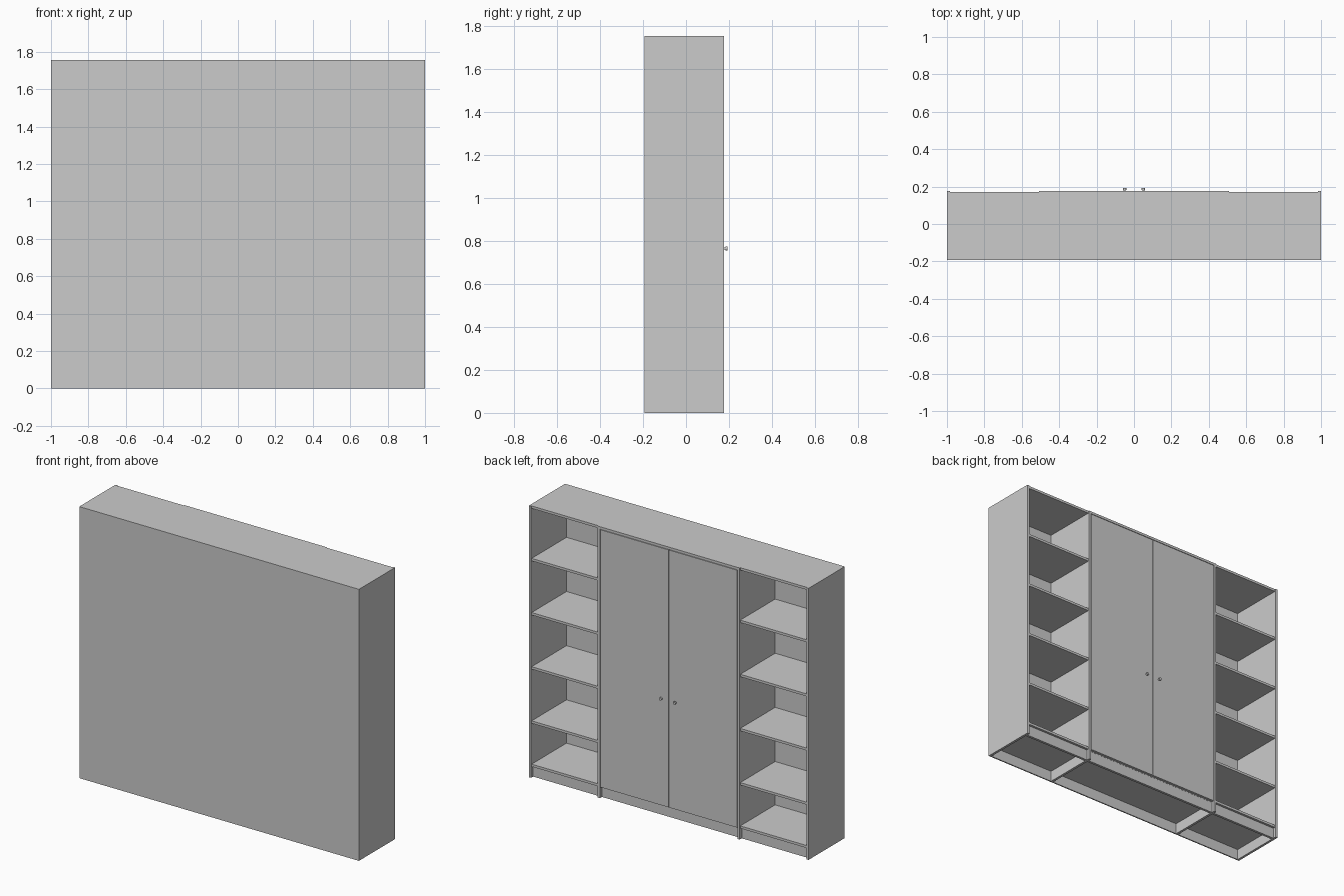
import bpy
import math

cube = bpy.data.objects.get("Cube")
if cube:
    bpy.data.objects.remove(cube, do_unlink=True)

# one plain grey board finish
grey = bpy.data.materials.new("grey_board")
grey.use_nodes = True
colour = (0.6, 0.6, 0.6, 1)
grey.diffuse_color = colour
grey.node_tree.nodes["Principled BSDF"].inputs["Base Color"].default_value = colour

HEIGHT = 1.755
BACK = -0.193
FRONT = 0.177       # face of doors and upright panels
RECESS = 0.171      # front edge of open shelves
T = 0.016           # board thickness
INNER = 0.5         # centre line of the dividers
PLINTH = 0.07


def board(name, x, y, z):
    """Box from (low, high) ranges on each axis."""
    bpy.ops.mesh.primitive_cube_add(size=1, location=[sum(r) / 2 for r in (x, y, z)])
    ob = bpy.context.object
    ob.name = name
    ob.scale = [r[1] - r[0] for r in (x, y, z)]
    bpy.ops.object.transform_apply(location=False, rotation=False, scale=True)
    ob.data.materials.append(grey)
    return ob


def span(side, a, b):
    return tuple(sorted((side * a, side * b)))


# back panel and central top and bottom
board("back_panel", (-1 + T, 1 - T), (BACK, BACK + 0.008), (0, HEIGHT - T))
inside = (-INNER + T / 2, INNER - T / 2)
board("centre_top", inside, (BACK, FRONT), (HEIGHT - T, HEIGHT))
board("centre_bottom", inside, (BACK + 0.008, FRONT - 0.02), (PLINTH, PLINTH + T))
board("centre_plinth", inside, (0.14, 0.156), (0, PLINTH))

for side, label in ((1, "left"), (-1, "right")):
    # uprights
    board(label + "_side_panel", span(side, 1 - T, 1), (BACK, FRONT), (0, HEIGHT))
    board(label + "_divider", span(side, INNER - T / 2, INNER + T / 2),
          (BACK, FRONT), (0, HEIGHT))

    # open shelf bay
    bay = span(side, INNER + T / 2, 1 - T)
    board(label + "_bay_top", bay, (BACK, RECESS), (HEIGHT - T, HEIGHT))
    board(label + "_plinth", bay, (0.14, 0.156), (0, PLINTH))
    for i in range(5):
        z = PLINTH + (0, 0.28, 0.63, 0.98, 1.33)[i]
        board(f"{label}_shelf_{i + 1}", bay, (BACK + 0.008, RECESS), (z, z + T))

    # door with its round knob
    board(label + "_door", span(side, 0.002, INNER - T / 2 - 0.003),
          (FRONT - T, FRONT), (PLINTH + 0.002, HEIGHT - T - 0.003))
    for part, radius, y0, y1 in (("stem", 0.005, FRONT, 0.184), ("knob", 0.009, 0.183, 0.193)):
        bpy.ops.mesh.primitive_cylinder_add(
            vertices=16, radius=radius, depth=y1 - y0,
            location=(side * 0.05, (y0 + y1) / 2, 0.765), rotation=(math.pi / 2, 0, 0))
        knob = bpy.context.object
        knob.name = f"{label}_door_{part}"
        knob.data.materials.append(grey)
        bpy.ops.object.shade_smooth_by_angle()
